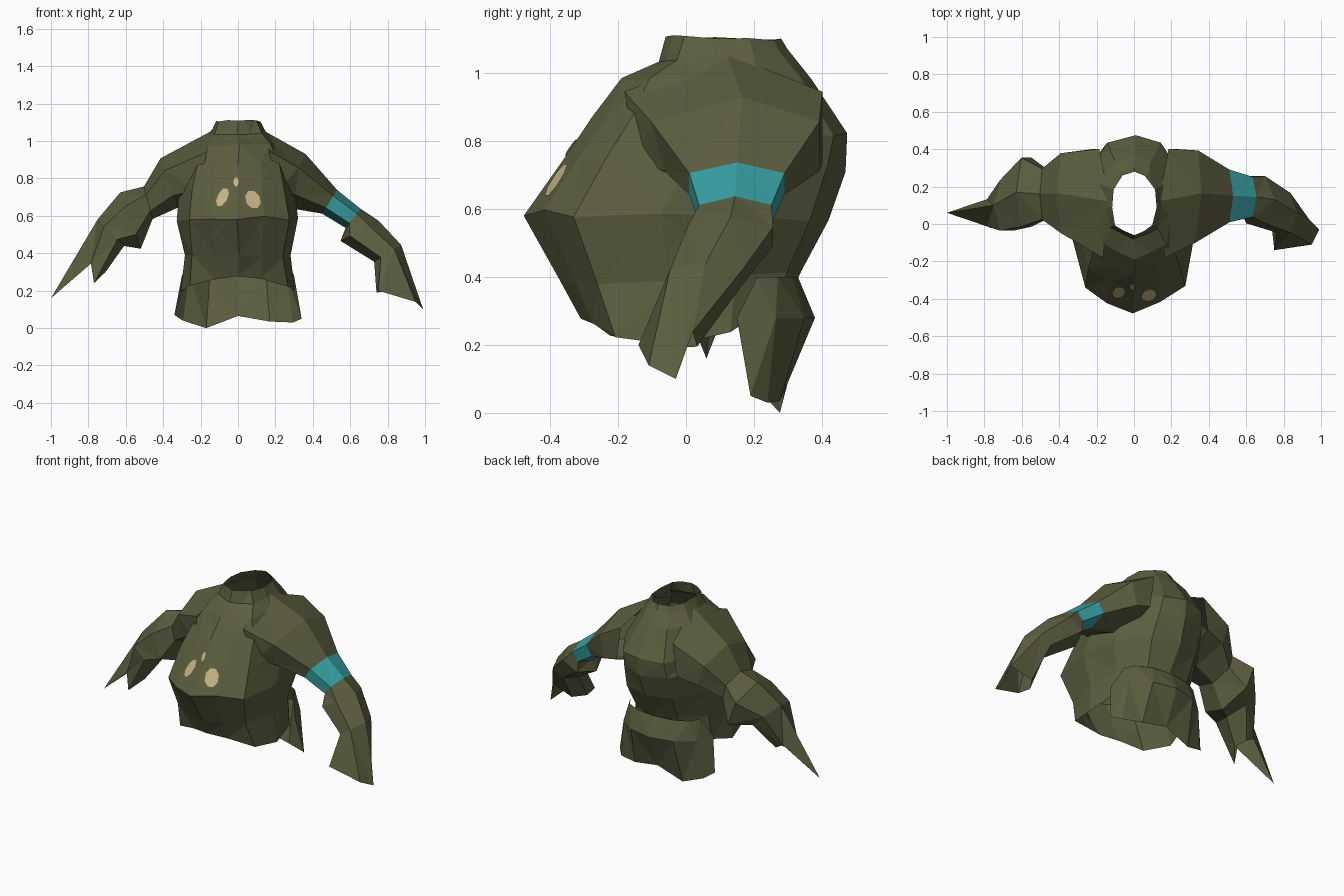
import bpy, bmesh, math, random
from mathutils import Vector
from mathutils.bvhtree import BVHTree

if "Cube" in bpy.data.objects:
    bpy.data.objects.remove(bpy.data.objects["Cube"])

random.seed(4)


def material(name, rgb):
    m = bpy.data.materials.new(name)
    m.diffuse_color = (*rgb, 1)
    m.use_nodes = True
    m.node_tree.nodes["Principled BSDF"].inputs["Base Color"].default_value = m.diffuse_color
    return m


OLIVE = material("olive_cloth", (0.105, 0.110, 0.050))
TEAL = material("teal_band", (0.040, 0.36, 0.37))
TAN = material("tan_patch", (0.56, 0.45, 0.23))


def loft(name, rows, closed=True, mats=(OLIVE,), coloured=()):
    """Skin rows of points into an open, flat-faceted cloth surface."""
    bm = bmesh.new()
    grid = [[bm.verts.new(p) for p in row] for row in rows]
    n = len(grid[0])
    for r in range(len(grid) - 1):
        for i in range(n if closed else n - 1):
            j = (i + 1) % n
            f = bm.faces.new((grid[r][i], grid[r][j], grid[r + 1][j], grid[r + 1][i]))
            f.material_index = 1 if r in coloured else 0
    bmesh.ops.triangulate(bm, faces=bm.faces[:], quad_method='SHORT_EDGE')
    bmesh.ops.recalc_face_normals(bm, faces=bm.faces[:])
    me = bpy.data.meshes.new(name)
    bm.to_mesh(me)
    tree = BVHTree.FromBMesh(bm)
    bm.free()
    for m in mats:
        me.materials.append(m)
    ob = bpy.data.objects.new(name, me)
    bpy.context.collection.objects.link(ob)
    return ob, tree


def cull(ob, *tests):
    """Remove cloth hidden inside another part; a test is (tree, ray directions)."""
    def inside(p):
        return any(all(t.ray_cast(p, Vector(d))[0] for d in dirs) for t, dirs in tests)
    bm = bmesh.new()
    bm.from_mesh(ob.data)
    bmesh.ops.subdivide_edges(bm, edges=bm.edges[:], cuts=5, use_grid_fill=True)
    hidden = {v for v in bm.verts if inside(v.co)}
    gone = [f for f in bm.faces if all(v in hidden for v in f.verts)]
    bmesh.ops.delete(bm, geom=gone, context='FACES')
    bmesh.ops.dissolve_limit(bm, angle_limit=0.005, verts=bm.verts[:],
                             edges=bm.edges[:], delimit={'MATERIAL'})
    bmesh.ops.triangulate(bm, faces=bm.faces[:])
    bm.to_mesh(ob.data)
    bm.free()


# Boxy-fronted cross-section of the torso, front to back, as fractions
HALF = [(0, 1), (0.42, 0.87), (0.83, 0.69), (1, 0.12), (0.92, -0.45), (0.5, -0.88), (0, -1)]
SECTION = HALF + [(-x, y) for x, y in HALF[-2:0:-1]]


def body_ring(yf, zf, yb, zb, w, sag=0.0, jitter=0.01):
    """Tilted ring from its front and back points and half width."""
    pts = []
    for sx, c in SECTION:
        k = (1 + c) / 2
        y = (yf + yb) / 2 - c * (yb - yf) / 2
        z = zf * k + zb * (1 - k) - sag * sx * sx
        j = [random.uniform(-jitter, jitter) for _ in range(3)]
        pts.append(Vector((w * sx + j[0], y + j[1] * abs(sx), z + j[2])))
    return pts


# Torso with overhanging belly, rounded back, ragged hem and standing collar
torso_ob, torso = loft("torso", [
    body_ring(-0.31, 0.28, 0.31, 0.36, 0.31, 0.11, 0.012),
    body_ring(-0.37, 0.38, 0.34, 0.42, 0.285),
    body_ring(-0.478, 0.59, 0.42, 0.57, 0.325),
    body_ring(-0.365, 0.75, 0.47, 0.72, 0.305),
    body_ring(-0.275, 0.88, 0.475, 0.82, 0.27),
    body_ring(-0.19, 0.98, 0.37, 0.99, 0.20),
    body_ring(-0.08, 1.03, 0.30, 1.07, 0.15, 0, 0.006),
    body_ring(-0.06, 1.11, 0.28, 1.10, 0.12, 0, 0.004),
])

# Long back flap under the waist
hem = [0.07, 0.04, 0.0, 0.065, 0.035, 0.03, 0.05]
flap_rows = []
for z, y_side, y_back, w in [(0.40, 0.21, 0.33, 0.25), (0.28, 0.15, 0.38, 0.30),
                             (None, 0.19, 0.29, 0.34)]:
    row = []
    for i in range(7):
        a = (i / 3 - 1) * math.pi / 2
        row.append((w * math.sin(a), y_side + (y_back - y_side) * math.cos(a),
                    hem[i] if z is None else z))
    flap_rows.append(row)
loft("back_flap", flap_rows, closed=False)


def sleeve_ring(side, x, y, z, ry, r, tilt, n=6):
    """Hexagon across the sleeve; point 0 is the outer edge, 3 the inner edge."""
    t = math.radians(tilt)
    up = Vector((side * math.sin(t), 0, math.cos(t)))
    pts = []
    for i in range(n):
        a = 2 * math.pi * i / n
        pts.append(Vector((side * x, y, z)) + up * r * math.cos(a)
                   + Vector((0, -ry * 1.12 * math.sin(a), 0)))
    return pts


# Right sleeve with sloping shoulder, coloured band and torn cuff
right = [sleeve_ring(1, *v) for v in [
    (0.20, 0.13, 0.84, 0.28, 0.215, -8),
    (0.325, 0.165, 0.785, 0.235, 0.15, 14),
    (0.49, 0.150, 0.675, 0.145, 0.075, 33),
    (0.615, 0.145, 0.587, 0.11, 0.065, 38),
    (0.65, 0.13, 0.52, 0.13, 0.115, 62),
    (0.80, 0.06, 0.40, 0.11, 0.085, 58),
    (0.85, -0.05, 0.20, 0.085, 0.11, 85),
]]
right[0][0] = Vector((0.13, 0.12, 1.06))
right[0][1] += Vector((-0.02, -0.04, 0.0))
right[1][1] += Vector((-0.02, -0.04, 0.0))
right[-1][0] = Vector((0.99, -0.03, 0.10))
right[-1][1] = Vector((0.95, -0.11, 0.14))
right[-1][2] = Vector((0.75, -0.14, 0.20))
right[-1][5] = Vector((0.94, 0.02, 0.24))
right_ob, right_tree = loft("right_sleeve", right, mats=(OLIVE, TEAL), coloured=(2,))

# Left sleeve with bulky elbow and long pointed cuff
left = [sleeve_ring(-1, *v) for v in [
    (0.20, 0.13, 0.84, 0.28, 0.205, -8),
    (0.37, 0.165, 0.775, 0.22, 0.14, 18),
    (0.48, 0.16, 0.67, 0.14, 0.09, 15),
    (0.575, 0.17, 0.575, 0.19, 0.16, 20),
    (0.68, 0.10, 0.51, 0.14, 0.10, 45),
    (0.76, 0.06, 0.33, 0.075, 0.06, 60),
]]
left[0][0] = Vector((-0.13, 0.12, 1.06))
left[0][1] += Vector((0.02, -0.04, 0.0))
left[-1][0] = Vector((-1.0, 0.06, 0.16))
left[-1][2] = Vector((-0.77, -0.02, 0.24))
left_ob, left_tree = loft("left_sleeve", left)

# Open the armholes so that cloth runs through from torso to sleeves
FORE, BACK, UP, DOWN = (0, -1, 0), (0, 1, 0), (0, 0, 1), (0, 0, -1)
cull(right_ob, (torso, (FORE, BACK, (1, 0, 0))))
cull(left_ob, (torso, (FORE, BACK, (-1, 0, 0))))
around = (FORE, BACK, UP, DOWN)
cull(torso_ob, (right_tree, around), (left_tree, around))


# Thin worn patches laid on the chest
def patch(name, cx, cz, rx, rz, lean):
    bm = bmesh.new()

    def on_chest(x, z):
        hit = torso.ray_cast(Vector((x, -2, z)), Vector((0, 1, 0)))[0]
        return bm.verts.new(hit + Vector((0, -0.005, 0.002)))
    rings = []
    for s in (0.5, 1.0):
        ring = []
        for i in range(8):
            a = math.pi * (i + 0.5) / 4
            dz = rz * s * math.sin(a)
            ring.append(on_chest(cx + rx * s * math.cos(a) + lean * dz, cz + dz))
        rings.append(ring)
    mid = on_chest(cx, cz)
    for i in range(8):
        j = (i + 1) % 8
        bm.faces.new((mid, rings[0][i], rings[0][j]))
        bm.faces.new((rings[0][i], rings[1][i], rings[1][j], rings[0][j]))
    me = bpy.data.meshes.new(name)
    bm.to_mesh(me)
    bm.free()
    me.materials.append(TAN)
    bpy.context.collection.objects.link(bpy.data.objects.new(name, me))


patch("patch_left", -0.083, 0.698, 0.030, 0.050, 0.35)
patch("patch_top", -0.01, 0.78, 0.014, 0.026, 0.0)
patch("patch_right", 0.08, 0.685, 0.041, 0.050, -0.2)
